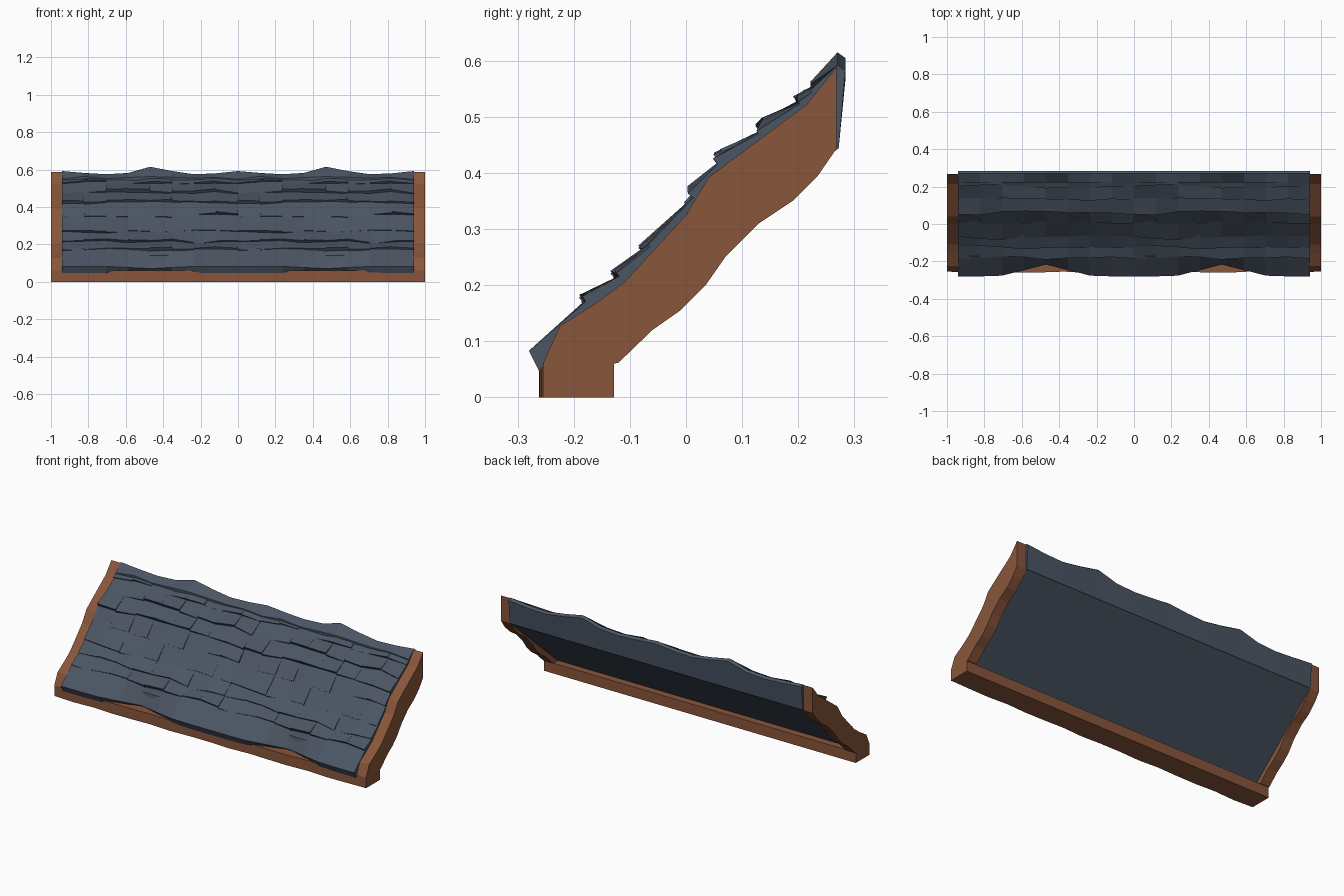
import bpy, bmesh, math, random
from mathutils import Vector

if "Cube" in bpy.data.objects:
    bpy.data.objects.remove(bpy.data.objects["Cube"])
random.seed(7)

INNER = 0.94          # half width of the roof between the side boards
COLS, REPEAT = 16, 8  # shingle columns, and the period of their pattern
STEP = 2 * INNER / COLS


def material(name, colour):
    mat = bpy.data.materials.new(name)
    mat.use_nodes = True
    mat.diffuse_color = (*colour, 1)
    mat.node_tree.nodes["Principled BSDF"].inputs["Base Color"].default_value = (*colour, 1)
    return mat


slate = material("slate grey", (0.07, 0.09, 0.126))
wood = material("brown wood", (0.25, 0.092, 0.043))


def finish(name, bm, mat):
    bmesh.ops.recalc_face_normals(bm, faces=bm.faces)
    mesh = bpy.data.meshes.new(name)
    bm.to_mesh(mesh)
    bm.free()
    mesh.materials.append(mat)
    obj = bpy.data.objects.new(name, mesh)
    bpy.context.collection.objects.link(obj)
    return obj


def loft(bm, sections):
    """Skin closed (x, y, z) sections and cap both ends."""
    rings = [[bm.verts.new(p) for p in s] for s in sections]
    for a, b in zip(rings, rings[1:]):
        for i in range(len(a)):
            j = (i + 1) % len(a)
            bm.faces.new((a[i], a[j], b[j], b[i]))
    bm.faces.new(rings[0])
    bm.faces.new(rings[-1])


def extrude(bm, profile, x0, x1):
    loft(bm, [[(x, y, z) for y, z in profile] for x in (x0, x1)])


def jitter(low, high):
    return [random.uniform(low, high) for _ in range(REPEAT)]


# Wavy side boards
board = [(-0.255, 0), (-0.128, 0), (-0.128, 0.06), (-0.12, 0.062), (-0.06, 0.12),
         (-0.01, 0.155), (0.035, 0.2), (0.07, 0.25), (0.13, 0.31), (0.19, 0.35),
         (0.235, 0.395), (0.268, 0.443), (0.268, 0.588), (0.215, 0.522), (0.04, 0.392),
         (0, 0.325), (-0.11, 0.205), (-0.16, 0.168), (-0.225, 0.127), (-0.255, 0.06)]
for name, side in (("left_side_board", 1), ("right_side_board", -1)):
    bm = bmesh.new()
    extrude(bm, board, side * INNER, side)
    finish(name, bm, wood)

# Front beam with a slightly uneven face
bm = bmesh.new()
sections = []
for i in range(COLS + 1):
    x = -1 + 2 * i / COLS
    front = -0.254 - 0.004 * (1 + math.sin(i * 2.3)) * (0 < i < COLS)
    sections.append([(x, front, 0), (x, -0.128, 0), (x, -0.128, 0.06), (x, front, 0.06)])
loft(bm, sections)
finish("front_beam", bm, wood)

# Flat slab under the shingles
bm = bmesh.new()
extrude(bm, [(-0.205, 0.055), (-0.175, 0.055), (0.27, 0.443), (0.266, 0.555), (0.21, 0.51),
             (0.04, 0.386), (0, 0.32), (-0.11, 0.2), (-0.19, 0.14)], -INNER, INNER)
finish("roof_underside", bm, slate)

# Overlapping rows of uneven shingles, lifted at the lip and sunk at the tail
path = [Vector((0, y, z)) for y, z in
        [(-0.28, 0.083), (-0.175, 0.168), (-0.115, 0.21), (-0.06, 0.268), (0.012, 0.348),
         (0.065, 0.417), (0.14, 0.472), (0.21, 0.524), (0.255, 0.56)]]
bm = bmesh.new()
for r, (low, high) in enumerate(zip(path, path[1:])):
    along = (high - low).normalized()
    normal = Vector((0, -along.z, along.y))
    lift, slide, tail = jitter(0.006, 0.022), jitter(-0.014, 0.012), jitter(0, 0.008)
    tilt = jitter(-0.005, 0.005)
    for c in range(COLS):
        ends = []
        for k in (c, c + 1):
            x = -INNER + k * STEP
            v, t = k % REPEAT, c % REPEAT
            top = high + along * 0.012 + normal * tail[v]
            if r == 0:  # eaves recede and drop in two shallow bays
                bay = max(0, 1 - abs(abs(x) - 0.47) / 0.25)
                lip = low + Vector((0, 0.065 * bay, -0.012 * bay))
                under = lip + Vector((0, 0.018, 0.026 * bay - 0.036))
            else:
                lip = low + along * (slide[v] + tilt[t]) + normal * (lift[v] + tilt[t])
                under = lip - normal * 0.028
            section = [lip, top, top - normal * 0.025, under]
            ends.append([(x, p.y, p.z) for p in section])
        loft(bm, ends)
finish("shingles", bm, slate)

# Ridge cap with peaks, and the flap behind it
heights = [0.592, 0.582, 0.575, 0.582, 0.615, 0.592, 0.575, 0.58]
edge = jitter(0.548, 0.568)
bm = bmesh.new()
sections = []
for k in range(COLS + 1):
    x = -INNER + k * STEP
    z, edge_z = heights[k % REPEAT], edge[k % REPEAT]
    sections.append([(x, 0.225, 0.525), (x, 0.222, edge_z), (x, 0.27, z),
                     (x, 0.284, z - 0.01), (x, 0.272, 0.443), (x, 0.266, 0.443)])
loft(bm, sections)
finish("ridge_cap", bm, slate)
